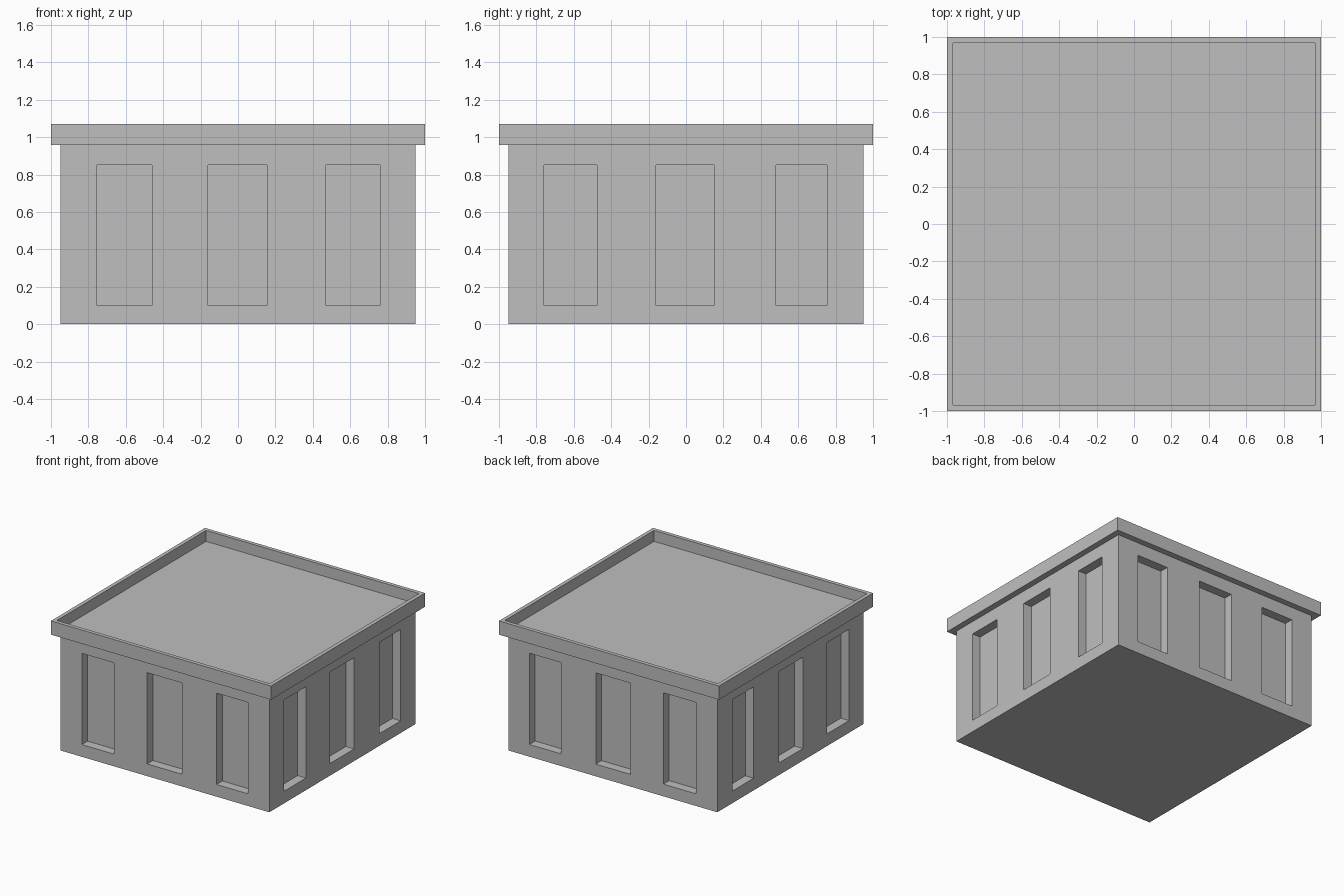
import bpy
import bmesh
from mathutils import Matrix, Vector

default_cube = bpy.data.objects.get("Cube")
if default_cube:
    bpy.data.objects.remove(default_cube, do_unlink=True)

WALL = 0.95          # half width of the walls
ROOF_EDGE = 1.0      # half width of the parapet
RIM_IN = 0.955       # half width of the roof recess
EAVES, ROOF, TOP = 0.957, 0.98, 1.07
SILL, HEAD, DEPTH = 0.1, 0.85, 0.075

stone = bpy.data.materials.new("grey_stone")
stone.use_nodes = True
grey = (0.52, 0.52, 0.52, 1)
stone.diffuse_color = grey
stone.node_tree.nodes["Principled BSDF"].inputs["Base Color"].default_value = grey


def add_box(bm, low, high):
    low, high = Vector(low), Vector(high)
    matrix = Matrix.Translation((low + high) / 2) @ Matrix.Diagonal((*(high - low), 1))
    bmesh.ops.create_cube(bm, size=1, matrix=matrix)


def make_object(name, bm):
    mesh = bpy.data.meshes.new(name)
    bm.to_mesh(mesh)
    bm.free()
    mesh.materials.append(stone)
    obj = bpy.data.objects.new(name, mesh)
    bpy.context.collection.objects.link(obj)
    return obj


# Walls, running slightly up into the roof slab
bm = bmesh.new()
add_box(bm, (-WALL, -WALL, 0), (WALL, WALL, EAVES + 0.01))
walls = make_object("walls", bm)

# Window niches: three on every side
bm = bmesh.new()
inner, outer = WALL - DEPTH, WALL + 0.1
for side in (-1, 1):
    near, far = sorted((side * inner, side * outer))
    for a, b in ((-0.755, -0.46), (-0.16, 0.155), (0.47, 0.758)):
        add_box(bm, (a, near, SILL), (b, far, HEAD))
    for a, b in ((-0.76, -0.475), (-0.16, 0.15), (0.48, 0.755)):
        add_box(bm, (near, a, SILL), (far, b, HEAD))
niches = make_object("window_niche_cutter", bm)
niches.hide_render = True

# Cut the niches and keep the result as plain geometry
cut = walls.modifiers.new("niches", 'BOOLEAN')
cut.operation = 'DIFFERENCE'
cut.solver = 'EXACT'
cut.object = niches
bpy.context.view_layer.update()
carved = bpy.data.meshes.new_from_object(
    walls.evaluated_get(bpy.context.evaluated_depsgraph_get()))
walls.modifiers.clear()
walls.data = carved
bpy.data.objects.remove(niches, do_unlink=True)

# Roof slab with a raised parapet around a sunken top
bm = bmesh.new()
add_box(bm, (-ROOF_EDGE, -ROOF_EDGE, EAVES), (ROOF_EDGE, ROOF_EDGE, TOP))
bm.normal_update()
top_face = max(bm.faces, key=lambda f: f.calc_center_median().z)
bmesh.ops.inset_region(bm, faces=[top_face], thickness=ROOF_EDGE - RIM_IN)
floor = bmesh.ops.extrude_discrete_faces(bm, faces=[top_face])["faces"][0]
bmesh.ops.translate(bm, verts=floor.verts, vec=(0, 0, ROOF - TOP))
make_object("roof_parapet", bm)
